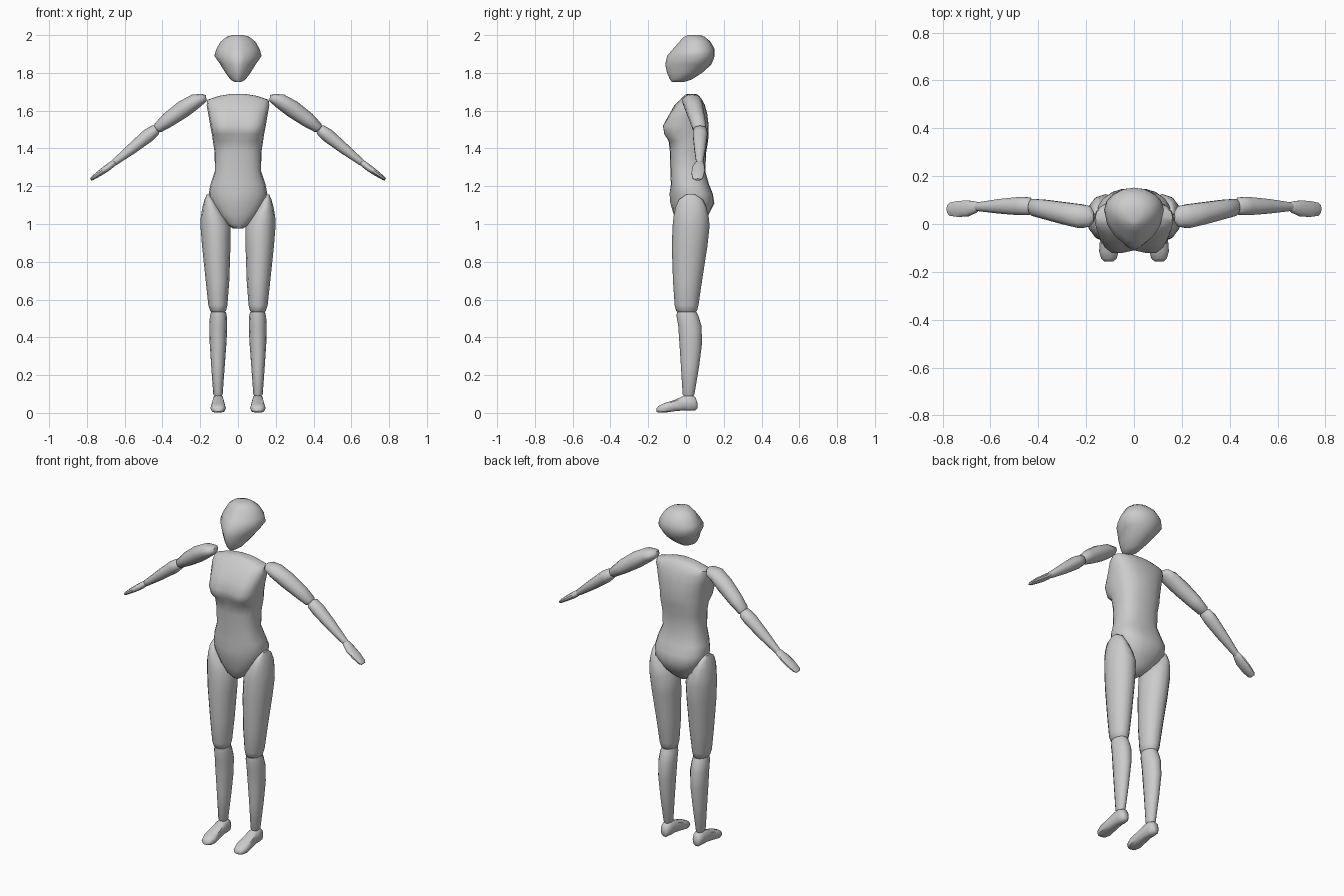
import bpy, bmesh, math
from mathutils import Vector

grey = bpy.data.materials.new("plain grey")
grey.diffuse_color = (0.6, 0.6, 0.6, 1)


def turn(n):
    return [(math.cos(2 * math.pi * i / n), math.sin(2 * math.pi * i / n)) for i in range(n)]


def loft(name, rings, mirror=False, angle=50):
    """Skin closed rings of points, cap both ends, optionally mirror left to right."""
    bm = bmesh.new()
    rows = [[bm.verts.new(p) for p in r] for r in rings]
    n = len(rows[0])
    for a, b in zip(rows, rows[1:]):
        for i in range(n):
            j = (i + 1) % n
            bm.faces.new((a[i], a[j], b[j], b[i]))
    bm.faces.new(rows[0])
    bm.faces.new(rows[-1])
    bmesh.ops.recalc_face_normals(bm, faces=bm.faces)
    me = bpy.data.meshes.new(name)
    bm.to_mesh(me)
    bm.free()
    ob = bpy.data.objects.new(name, me)
    bpy.context.collection.objects.link(ob)
    me.materials.append(grey)
    bpy.ops.object.select_all(action='DESELECT')
    ob.select_set(True)
    bpy.context.view_layer.objects.active = ob
    bpy.ops.object.shade_smooth_by_angle(angle=math.radians(angle))
    if mirror:
        ob.modifiers.new("mirror", 'MIRROR')
    return ob


def upright(z, x0, x1, y0, y1, n=12):
    """Level oval between the given x and y limits."""
    return [Vector(((x0 + x1) / 2 + c * (x1 - x0) / 2,
                    (y0 + y1) / 2 + s * (y1 - y0) / 2, z)) for c, s in turn(n)]


def arm_rings(path):
    """Ovals square to a path of (x, z, y_front, y_back, half thickness)."""
    rings = []
    for i, (x, z, y0, y1, r) in enumerate(path):
        a, b = path[max(i - 1, 0)], path[min(i + 1, len(path) - 1)]
        t = Vector((b[0] - a[0], 0, b[1] - a[1])).normalized()
        across = Vector((-t.z, 0, t.x))
        rings.append([Vector((x, (y0 + y1) / 2 + s * (y1 - y0) / 2, z)) + across * r * c
                      for c, s in turn(10)])
    return rings


# Head: widest behind the middle, tapering towards the face
head = []
for z, rx, y0, ym, y1 in [(1.752, .018, -.075, -.05, -.01), (1.765, .04, -.085, -.03, .03),
                          (1.80, .066, -.10, .0, .085), (1.845, .094, -.11, .045, .135),
                          (1.89, .125, -.10, .06, .152), (1.925, .115, -.07, .06, .152),
                          (1.965, .092, -.035, .055, .13), (1.99, .062, -.012, .05, .10),
                          (2.0, .03, .01, .045, .075)]:
    ring = []
    for c, s in turn(16):
        if s < 0:   # narrower front half
            ring.append((rx * math.copysign(abs(c) ** 1.35, c), ym + (ym - y0) * s, z))
        else:
            ring.append((rx * c, ym + (y1 - ym) * s, z))
    head.append(ring)
loft("head", head)

# Torso: half width, front, back, and depth of the notch between the breasts
torso = []
for z, rx, y0, y1, notch in [(.975, .025, -.03, .04, 0), (1.0, .06, -.05, .075, 0),
                             (1.05, .105, -.065, .12, 0), (1.11, .143, -.073, .15, -.01),
                             (1.16, .155, -.077, .142, -.01), (1.21, .146, -.08, .122, 0),
                             (1.28, .122, -.083, .102, 0), (1.38, .124, -.085, .107, 0),
                             (1.44, .133, -.092, .117, 0), (1.475, .138, -.132, .12, .03),
                             (1.52, .147, -.14, .12, .03), (1.58, .157, -.10, .113, .015),
                             (1.63, .166, -.06, .10, 0), (1.658, .162, -.03, .085, 0),
                             (1.678, .10, -.012, .07, 0), (1.688, .04, .0, .055, 0)]:
    ring = []
    for c, s in turn(20):
        x = rx * math.copysign(abs(c) ** .85, c)
        k = math.copysign(abs(s) ** .75, s)
        y = (y0 + y1) / 2 + k * (y1 - y0) / 2
        if s < 0:
            y += notch * max(0, 1 - abs(c) / .55)
        ring.append((x, y, z))
    torso.append(ring)
loft("torso", torso)

# Legs
loft("thigh", [upright(*r) for r in [
    (.528, .075, .135, -.035, .045), (.54, .063, .147, -.052, .058), (.57, .056, .157, -.06, .066),
    (.70, .046, .171, -.069, .085), (.88, .04, .19, -.075, .113), (.99, .04, .199, -.071, .125),
    (1.04, .066, .197, -.066, .12), (1.09, .099, .188, -.055, .108),
    (1.13, .128, .177, -.037, .088), (1.155, .15, .166, 0, .05)]], True)
loft("shin", [upright(*r) for r in [
    (.085, .088, .122, -.01, .038), (.10, .081, .131, -.018, .045), (.25, .070, .142, -.027, .07),
    (.37, .061, .15, -.035, .085), (.46, .057, .152, -.041, .082),
    (.51, .059, .149, -.05, .067), (.535, .064, .143, -.048, .055)]], True)

# Feet: sections from heel to toe (y, half width, bottom, top)
foot = [[(.105 + c * w, y, (lo + hi) / 2 + math.copysign(abs(s) ** .6, s) * (hi - lo) / 2)
         for c, s in turn(10)]
        for y, w, lo, hi in [(.06, .014, .022, .055), (.05, .026, .012, .085), (.02, .031, .01, .098),
                             (-.012, .032, .012, .092), (-.06, .037, .008, .07),
                             (-.115, .041, 0, .052), (-.145, .032, .001, .038),
                             (-.157, .018, .006, .024)]]
loft("foot", foot, True)

# Arms
loft("upper_arm", arm_rings([
    (.168, 1.667, .01, .05, .015), (.185, 1.664, -.013, .077, .026), (.225, 1.65, -.02, .085, .04),
    (.29, 1.608, -.004, .093, .046), (.37, 1.551, .018, .103, .04),
    (.425, 1.508, .033, .107, .028), (.437, 1.499, .05, .092, .014)]), True)
loft("forearm", arm_rings([
    (.422, 1.508, .055, .09, .014), (.438, 1.497, .037, .113, .03), (.475, 1.469, .035, .115, .036),
    (.56, 1.40, .042, .106, .029), (.65, 1.329, .053, .092, .018),
    (.672, 1.312, .06, .085, .012)]), True)
loft("hand", arm_rings([
    (.645, 1.333, .06, .085, .01), (.662, 1.32, .046, .095, .017), (.695, 1.295, .03, .10, .018),
    (.735, 1.267, .028, .098, .015), (.77, 1.242, .033, .09, .01),
    (.78, 1.235, .045, .08, .006)]), True)
